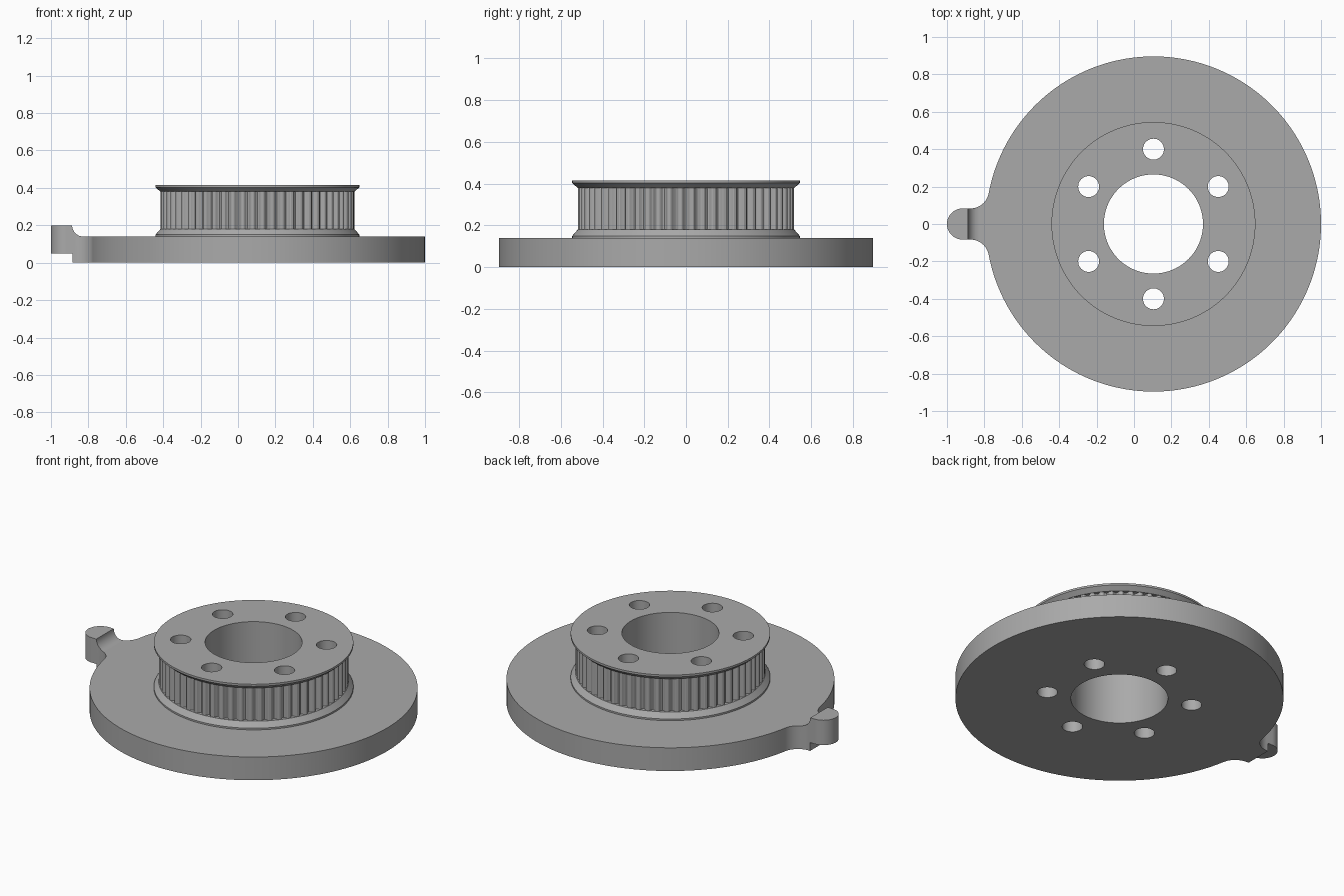
import bpy, bmesh, math
from math import pi, sin, cos

if "Cube" in bpy.data.objects:
    bpy.data.objects.remove(bpy.data.objects["Cube"])

CX = 0.104          # wheel axis
DISC_R = 0.896
TAB_R, FILLET_R = 0.083, 0.1
TEETH, STEPS = 60, 10

steel = bpy.data.materials.new("plain grey")
steel.use_nodes = True
grey = (0.4, 0.4, 0.4, 1)
steel.diffuse_color = grey
steel.node_tree.nodes["Principled BSDF"].inputs["Base Color"].default_value = grey


def loft(name, rings):
    """Solid through closed rings of 3D points, capped at both ends."""
    bm = bmesh.new()
    loops = [[bm.verts.new(p) for p in ring] for ring in rings]
    n = len(loops[0])
    for a, b in zip(loops, loops[1:]):
        for i in range(n):
            j = (i + 1) % n
            bm.faces.new((a[i], a[j], b[j], b[i]))
    bm.faces.new(loops[0])
    bm.faces.new(loops[-1])
    bmesh.ops.recalc_face_normals(bm, faces=bm.faces)
    mesh = bpy.data.meshes.new(name)
    bm.to_mesh(mesh)
    bm.free()
    mesh.materials.append(steel)
    obj = bpy.data.objects.new(name, mesh)
    bpy.context.collection.objects.link(obj)
    return obj


def arc(cx, cy, r, start, end, n):
    return [(cx + r * cos(start + (end - start) * i / n),
             cy + r * sin(start + (end - start) * i / n)) for i in range(n + 1)]


def upright(name, outline, z0, z1):
    return loft(name, [[(x, y, z) for x, y in outline] for z in (z0, z1)])


def sideways(name, outline, y0, y1):
    return loft(name, [[(x, y, z) for x, z in outline] for y in (y0, y1)])


def cut(obj, cutters):
    bpy.context.view_layer.objects.active = obj
    for c in cutters:
        mod = obj.modifiers.new("cut", "BOOLEAN")
        mod.operation = "DIFFERENCE"
        mod.solver = "EXACT"
        mod.object = c
        bpy.ops.object.modifier_apply(modifier=mod.name)


# Base plate: disc outline blending through fillets into a round-ended tab
fy = TAB_R + FILLET_R
phi = math.asin(fy / (DISC_R + FILLET_R))
fx = CX - (DISC_R + FILLET_R) * cos(phi)
outline = arc(CX, 0, DISC_R, phi - pi, pi - phi, 192)
outline += arc(fx, fy, FILLET_R, -phi, -pi / 2, 16)[1:]
outline += arc(-1 + TAB_R, 0, TAB_R, pi / 2, 1.5 * pi, 32)
outline += arc(fx, -fy, FILLET_R, pi / 2, phi, 16)[:-1]
base = upright("base_plate", outline, 0, 0.2)

# Step the plate down behind the raised tab, and relieve the tab underneath
step = arc(-0.827, 0.2, 0.06, pi, 1.5 * pi, 16) + [(1.2, 0.14), (1.2, 0.3), (-0.887, 0.3)]
step_cutter = sideways("step_cutter", step, -1.2, 1.2)
relief = [(-1.2, -0.1), (-0.886, -0.1), (-0.886, 0.05), (-1.2, 0.05)]
relief_cutter = sideways("relief_cutter", relief, -0.5, 0.5)

# Toothed pulley with a flared flange at each end
GROOVE = [0, 0, 0.003, 0.012, 0.018, 0.02, 0.018, 0.012, 0.003, 0]


def pulley_ring(r, z, toothed=False):
    n = TEETH * STEPS
    pts = []
    for i in range(n):
        a = 2 * pi * (i - STEPS / 2) / n
        q = r - GROOVE[i % STEPS] if toothed else r
        pts.append((CX + q * cos(a), q * sin(a), z))
    return pts


pulley = loft("toothed_pulley", [
    pulley_ring(0.545, 0.14), pulley_ring(0.545, 0.15),
    pulley_ring(0.519, 0.18), pulley_ring(0.518, 0.18, True),
    pulley_ring(0.518, 0.38, True), pulley_ring(0.519, 0.38),
    pulley_ring(0.545, 0.403), pulley_ring(0.545, 0.415)])

# Centre bore and six bolt holes
holes = [upright("bore_cutter", arc(CX, 0, 0.265, 0, 2 * pi, 96)[:-1], -0.1, 0.6)]
for k in range(6):
    a = pi / 6 + k * pi / 3
    ring = arc(CX + 0.4 * cos(a), 0.4 * sin(a), 0.056, 0, 2 * pi, 40)[:-1]
    holes.append(upright("bolt_hole_cutter", ring, -0.1, 0.6))

cut(base, [step_cutter, relief_cutter] + holes)
cut(pulley, holes)
for c in [step_cutter, relief_cutter] + holes:
    bpy.data.objects.remove(c)

# Smooth round walls, crisp edges
for obj in (base, pulley):
    bpy.ops.object.select_all(action="DESELECT")
    obj.select_set(True)
    bpy.context.view_layer.objects.active = obj
    bpy.ops.object.shade_smooth_by_angle(angle=math.radians(25))
